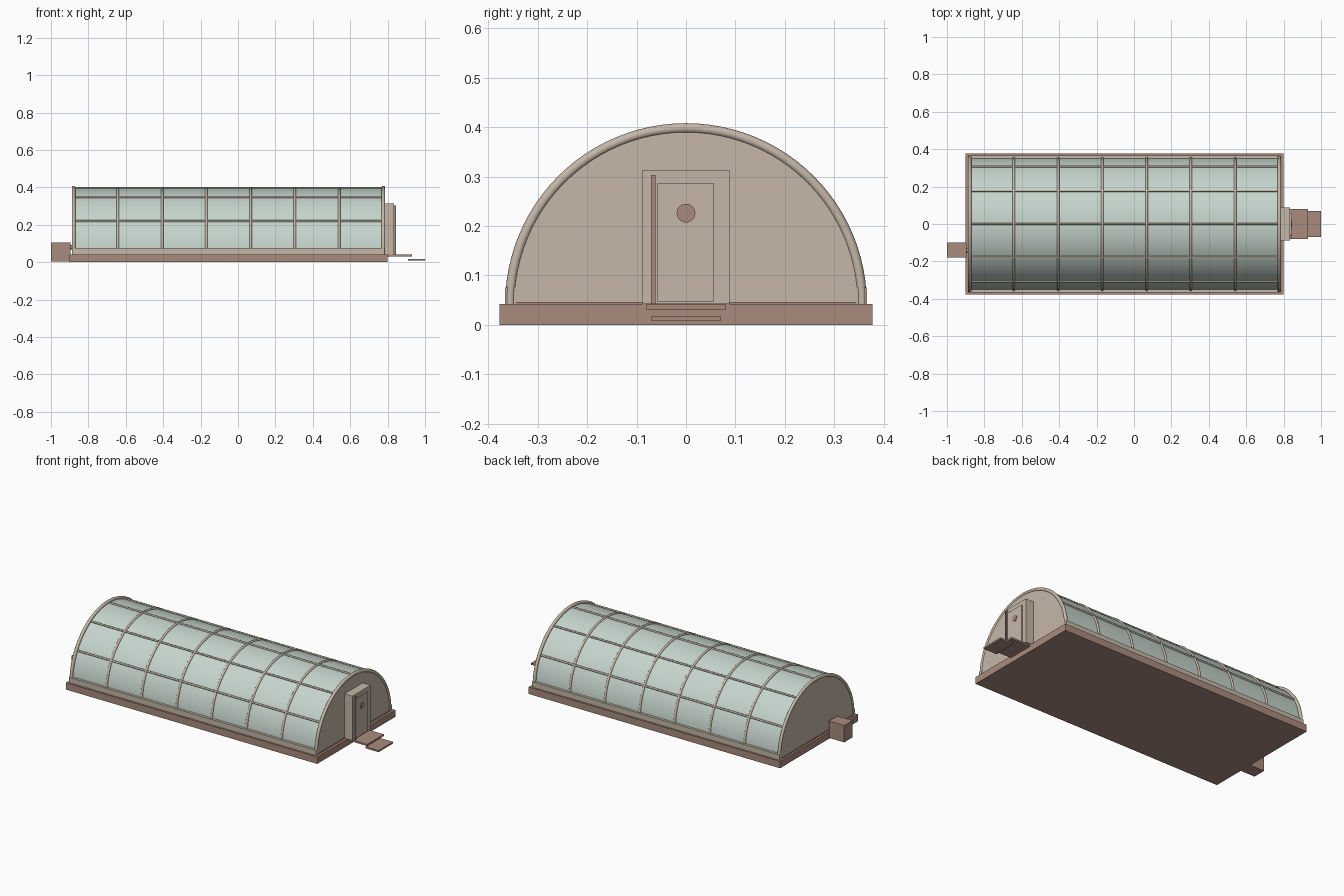
import bpy, bmesh, math
from mathutils import Vector

if "Cube" in bpy.data.objects:
    bpy.data.objects.remove(bpy.data.objects["Cube"])


def material(name, rgb):
    m = bpy.data.materials.new(name)
    m.diffuse_color = (*rgb, 1)
    m.use_nodes = True
    m.node_tree.nodes["Principled BSDF"].inputs["Base Color"].default_value = m.diffuse_color
    return m


BEIGE = material("warm beige", (0.56, 0.475, 0.39))
BROWN = material("clay brown", (0.395, 0.26, 0.205))
GLASS = material("pale green glass", (0.565, 0.665, 0.61))

FLOOR = 0.042          # top of the base slab
X0, X1 = -0.879, 0.777  # ends of the vault


def finish(bm, name, mat, smooth=False):
    bmesh.ops.recalc_face_normals(bm, faces=bm.faces)
    me = bpy.data.meshes.new(name)
    bm.to_mesh(me)
    bm.free()
    me.materials.append(mat)
    ob = bpy.data.objects.new(name, me)
    bpy.context.collection.objects.link(ob)
    if smooth:
        bpy.ops.object.select_all(action='DESELECT')
        ob.select_set(True)
        bpy.context.view_layer.objects.active = ob
        bpy.ops.object.shade_smooth_by_angle(angle=math.radians(40))
    return ob


def box(name, lo, hi, mat):
    bm = bmesh.new()
    bmesh.ops.create_cube(bm, size=1)
    for v in bm.verts:
        v.co = Vector([(a + b) / 2 + c * (b - a) for a, b, c in zip(lo, hi, v.co)])
    return finish(bm, name, mat)


def arc_point(x, r, angle):
    return Vector((x, r * math.cos(angle), FLOOR + r * math.sin(angle)))


def arch_tube(name, x, radius, thick, mat, steps=48, sides=10):
    """Round bar bent over the vault as a half circle."""
    bm = bmesh.new()
    rings = []
    for i in range(steps + 1):
        a = math.pi * i / steps
        rings.append([bm.verts.new(arc_point(
            x + thick * math.sin(t), radius + thick * math.cos(t), a))
            for t in (math.tau * k / sides for k in range(sides))])
    for p, q in zip(rings, rings[1:]):
        for k in range(sides):
            n = (k + 1) % sides
            bm.faces.new((p[k], p[n], q[n], q[k]))
    bm.faces.new(rings[0])
    bm.faces.new(rings[-1])
    return finish(bm, name, mat, True)


def half_solid(name, xa, xb, radius, mat, steps=48):
    """Solid half disc extruded along x."""
    bm = bmesh.new()
    verts = [bm.verts.new(arc_point(xa, radius, math.pi * i / steps))
             for i in range(steps + 1)]
    face = bm.faces.new(verts)
    out = bmesh.ops.extrude_face_region(bm, geom=[face])
    for v in out["geom"]:
        if isinstance(v, bmesh.types.BMVert):
            v.co.x = xb
    return finish(bm, name, mat, True)


def rod(name, xa, xb, y, z, radius, mat, sides=10):
    """Cylinder lying along x."""
    bm = bmesh.new()
    bmesh.ops.create_cone(bm, cap_ends=True, segments=sides,
                          radius1=radius, radius2=radius, depth=xb - xa)
    for v in bm.verts:
        px, py, pz = v.co
        v.co = Vector(((xa + xb) / 2 + pz, y + px, z + py))
    return finish(bm, name, mat, True)


# Base slab and low side kerbs
box("base", (-0.9, -0.377, 0), (0.8, 0.377, FLOOR), BROWN)
for side, tag in ((-1, "front"), (1, "back")):
    ys = sorted((side * 0.344, side * 0.366))
    box(f"{tag}_kerb", (X0 - 0.009, ys[0], FLOOR), (X1 + 0.007, ys[1], 0.075), BEIGE)

# Glass vault with end walls
half_solid("glass_vault", X0 + 0.008, X1 - 0.008, 0.352, GLASS)
half_solid("left_end_wall", X0 - 0.005, X0 + 0.008, 0.354, BEIGE)
half_solid("right_end_wall", X1 - 0.008, X1 + 0.005, 0.354, BEIGE)
for x, tag in ((X0 - 0.009, "left"), (X1 + 0.005, "right")):
    box(f"{tag}_sill", (x, -0.345, FLOOR), (x + 0.004, 0.345, 0.046), BROWN)

# End rings, ribs and lengthwise bars
arch_tube("left_ring", X0, 0.356, 0.01, BEIGE)
arch_tube("right_ring", X1, 0.356, 0.01, BEIGE)
for i in range(1, 7):
    arch_tube(f"rib_{i}", X0 + (X1 - X0) * i / 7, 0.353, 0.007, BEIGE)
for i in range(1, 6):
    p = arc_point(0, 0.354, math.pi * i / 6)
    rod(f"purlin_{i}", X0, X1, p.y, p.z, 0.0055, BEIGE)

# Entrance porch, door, hinge bar and round window
box("porch", (0.77, -0.088, FLOOR), (0.835, 0.088, 0.313), BEIGE)
box("door", (0.83, -0.059, 0.047), (0.841, 0.057, 0.286), BEIGE)
box("door_bar", (0.83, -0.071, FLOOR), (0.845, -0.062, 0.303), BROWN)
rod("door_window", 0.836, 0.845, 0, 0.226, 0.019, BROWN, 24)

# Entrance steps
box("upper_step", (0.79, -0.081, 0.031), (0.93, 0.081, 0.041), BROWN)
box("lower_step", (0.91, -0.07, 0.008), (1.0, 0.07, 0.018), BROWN)

# Service box with a short pipe into the end wall
box("service_box", (-1.0, -0.18, 0.003), (-0.896, -0.10, 0.106), BROWN)
rod("service_pipe", -0.9, X0, -0.14, 0.08, 0.012, BROWN, 16)
